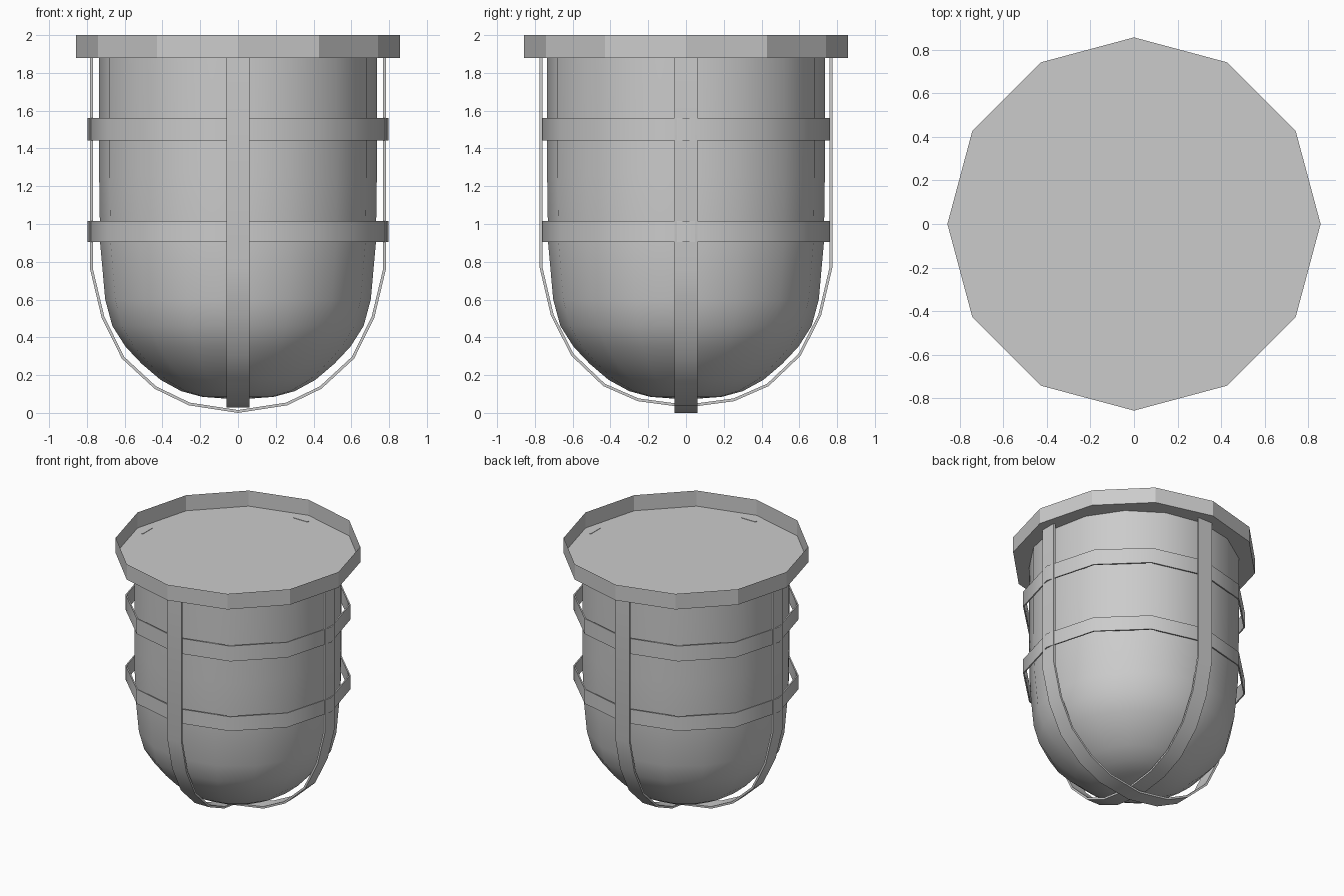
import bpy, bmesh, math

if "Cube" in bpy.data.objects:
    bpy.data.objects.remove(bpy.data.objects["Cube"])

def make(name, verts, faces, smooth=None):
    me = bpy.data.meshes.new(name)
    me.from_pydata(verts, [], faces)
    bm = bmesh.new()
    bm.from_mesh(me)
    bmesh.ops.recalc_face_normals(bm, faces=bm.faces)
    bm.to_mesh(me)
    bm.free()
    ob = bpy.data.objects.new(name, me)
    bpy.context.collection.objects.link(ob)
    if smooth:
        bpy.ops.object.select_all(action='DESELECT')
        ob.select_set(True)
        bpy.context.view_layer.objects.active = ob
        bpy.ops.object.shade_smooth_by_angle(angle=math.radians(smooth))
    return ob

def lathe(name, profile, n, sy=1.0, loop=False, caps=(), smooth=None):
    # spin an (r, z) profile into n sides; caps lists profile rows to fill
    verts = [(r * math.cos(2 * math.pi * i / n), sy * r * math.sin(2 * math.pi * i / n), z)
             for r, z in profile for i in range(n)]
    m = len(profile)
    faces = []
    for j in range(m if loop else m - 1):
        k = (j + 1) % m
        faces += [(j*n + i, j*n + (i+1) % n, k*n + (i+1) % n, k*n + i) for i in range(n)]
    faces += [tuple(c*n + i for i in range(n)) for c in caps]
    return make(name, verts, faces, smooth)

# Open-topped twelve-sided base tray
lathe("base_tray", [(0.857, 1.88), (0.857, 2.0)], 12, caps=(0,))

# Smooth domed glass
lathe("glass_dome", [(0.735, 1.879), (0.735, 1.25), (0.73, 0.9), (0.703, 0.6), (0.665, 0.46),
                     (0.595, 0.35), (0.51, 0.26), (0.41, 0.175), (0.30, 0.115),
                     (0.19, 0.085), (0.03, 0.073)], 16, caps=(10,), smooth=50)

# Horizontal guard bands
for name, z0, z1 in (("lower_band", 0.905, 1.015), ("upper_band", 1.442, 1.56)):
    lathe(name, [(0.796, z0), (0.796, z1), (0.786, z1), (0.786, z0)], 12,
          sy=0.965, loop=True, smooth=35)

# Two crossing straps bent under the dome
def strap(name, outer, t, along_x):
    w = 0.061
    full = [(-r, z) for r, z in outer] + [(r, z) for r, z in outer[-2::-1]]
    verts = []
    last = len(full) - 1
    for i, (r, z) in enumerate(full):
        a, b = full[max(i-1, 0)], full[min(i+1, last)]
        d = math.hypot(b[0]-a[0], b[1]-a[1])
        nr, nz = -(b[1]-a[1]) / d * t, (b[0]-a[0]) / d * t
        if i in (0, last):
            nz = 0
        for s, pr, pz in ((-w, r, z), (w, r, z), (w, r+nr, z+nz), (-w, r+nr, z+nz)):
            verts.append((pr, s, pz) if along_x else (s, pr, pz))
    faces = [(i*4 + k, i*4 + (k+1) % 4, i*4 + 4 + (k+1) % 4, i*4 + 4 + k)
             for i in range(last) for k in range(4)]
    faces += [(0, 1, 2, 3), tuple(last*4 + k for k in range(4))]
    return make(name, verts, faces, 35)

strap("side_strap", [(0.783, 1.883), (0.783, 0.76), (0.722, 0.505), (0.615, 0.288),
                     (0.442, 0.128), (0.26, 0.04), (0.0, 0.0)], 0.015, True)
strap("front_strap", [(0.775, 1.883), (0.775, 0.77), (0.715, 0.515), (0.607, 0.303),
                      (0.438, 0.142), (0.255, 0.062), (0.0, 0.028)], 0.015, False)
